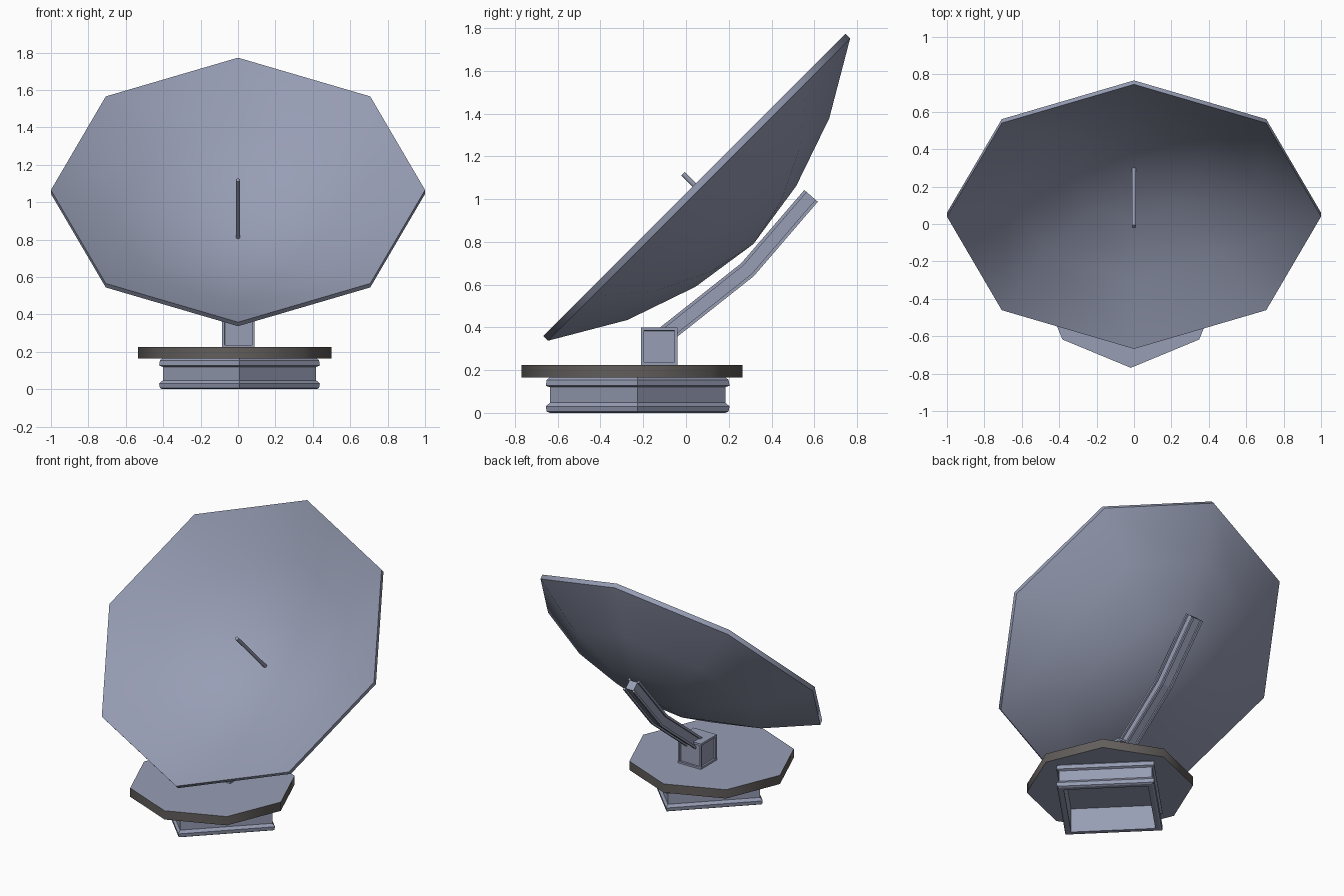
import bpy, bmesh, math
from mathutils import Vector, Matrix

if "Cube" in bpy.data.objects:
    bpy.data.objects.remove(bpy.data.objects["Cube"])


def material(name, col):
    m = bpy.data.materials.new(name)
    m.diffuse_color = (*col, 1)
    m.use_nodes = True
    m.node_tree.nodes["Principled BSDF"].inputs["Base Color"].default_value = m.diffuse_color
    return m


GREY = material("blue_grey_metal", (0.31, 0.34, 0.46))
DARK = material("warm_dark_grey", (0.12, 0.11, 0.105))


def finish(bm, name, mats=(GREY,), rule=None, angle=0):
    """Clean up, colour, set sharp edges by angle and link the object."""
    bmesh.ops.remove_doubles(bm, verts=bm.verts, dist=1e-5)
    bmesh.ops.recalc_face_normals(bm, faces=bm.faces)
    bm.normal_update()
    for f in bm.faces:
        f.smooth = angle > 0
        if rule:
            f.material_index = rule(f)
    for e in bm.edges:
        e.smooth = len(e.link_faces) == 2 and e.calc_face_angle(0) < math.radians(angle)
    me = bpy.data.meshes.new(name)
    bm.to_mesh(me)
    bm.free()
    for m in mats:
        me.materials.append(m)
    ob = bpy.data.objects.new(name, me)
    bpy.context.collection.objects.link(ob)
    return ob


def skin(bm, rings, closed_loop=False, caps=False):
    """Join rings of points with quads."""
    vs = [[bm.verts.new(p) for p in ring] for ring in rings]
    n = len(vs[0])
    pairs = list(zip(vs, vs[1:]))
    if closed_loop:
        pairs.append((vs[-1], vs[0]))
    for a, b in pairs:
        for i in range(n):
            j = (i + 1) % n
            bm.faces.new((a[i], a[j], b[j], b[i]))
    if caps:
        bm.faces.new(vs[0])
        bm.faces.new(vs[-1])


def lathe(profile, sides, mat):
    """Rings around local z for a list of (radius, height)."""
    return [[mat @ Vector((r * math.cos(2 * math.pi * i / sides),
                           r * math.sin(2 * math.pi * i / sides), z))
             for i in range(sides)] for r, z in profile]


# dish: thin eight-sided bowl tipped back 45 degrees
tilt = Matrix.Translation((0, 0.05, 1.055)) @ Matrix.Rotation(math.radians(45), 4, 'X')
bm = bmesh.new()
skin(bm, lathe([(0, -0.345), (0.333, -0.297), (0.667, -0.18), (1, 0.015), (1, -0.015),
                (0.667, -0.21), (0.333, -0.325), (0, -0.375)], 8, tilt))
finish(bm, "dish", angle=50)

# feed rod standing in the middle of the bowl
bm = bmesh.new()
skin(bm, lathe([(0.012, -0.36), (0.012, 0.09)], 8, tilt), caps=True)
finish(bm, "feed_rod", angle=50)

# turntable: eight-sided plate with a dark edge
bm = bmesh.new()
skin(bm, lathe([(0.517, 0.165), (0.517, 0.225)], 8,
               Matrix.Translation((-0.017, -0.252, 0))), caps=True)
finish(bm, "turntable", (GREY, DARK), lambda f: int(abs(f.normal.z) < 0.5), 50)

# base: hollow square ring set diagonally, with a flange at top and bottom
bm = bmesh.new()
skin(bm, lathe([(0.41, 0), (0.425, 0.006), (0.43, 0.03), (0.41, 0.048),
                (0.41, 0.12), (0.43, 0.127), (0.425, 0.155), (0.41, 0.166),
                (0.37, 0.166), (0.37, 0)], 4,
               Matrix.Translation((0.008, -0.226, 0))), closed_loop=True)
finish(bm, "base_ring")

# mount block with recessed side panels
bm = bmesh.new()
bmesh.ops.create_cube(bm, size=1, matrix=Matrix.Translation((0.002, -0.125, 0.311))
                      @ Matrix.Diagonal((0.174, 0.172, 0.176, 1)))
sides = [f for f in bm.faces if abs(f.normal.z) < 0.5]
bmesh.ops.inset_individual(bm, faces=sides, thickness=0.02)
bmesh.ops.inset_individual(bm, faces=sides, thickness=0.001, depth=-0.012)
finish(bm, "mount_block")

# support arm: bent square beam with a groove along each side
H, B, D = 0.042, 0.027, 0.03
section = []
for k in range(4):
    c, s = math.cos(k * math.pi / 2), math.sin(k * math.pi / 2)
    for a, b in ((H, -H), (H, -B), (D, -B), (D, B), (H, B)):
        section.append((c * a - s * b, s * a + c * b))
path = [Vector((0.002, -0.11, 0.355)), Vector((0.002, 0.288, 0.67)), Vector((0.002, 0.585, 1.015))]
d1, d2 = (path[1] - path[0]).normalized(), (path[2] - path[1]).normalized()
rings = []
for p, d, k in ((path[0], d1, 1), (path[1], (d1 + d2).normalized(), 1 / math.cos(d1.angle(d2) / 2)),
                (path[2], d2, 1)):
    up = Vector((0, -d.z, d.y)) * k
    rings.append([p + Vector((u, 0, 0)) + up * v for u, v in section])
bm = bmesh.new()
skin(bm, rings, caps=True)
finish(bm, "support_arm")
